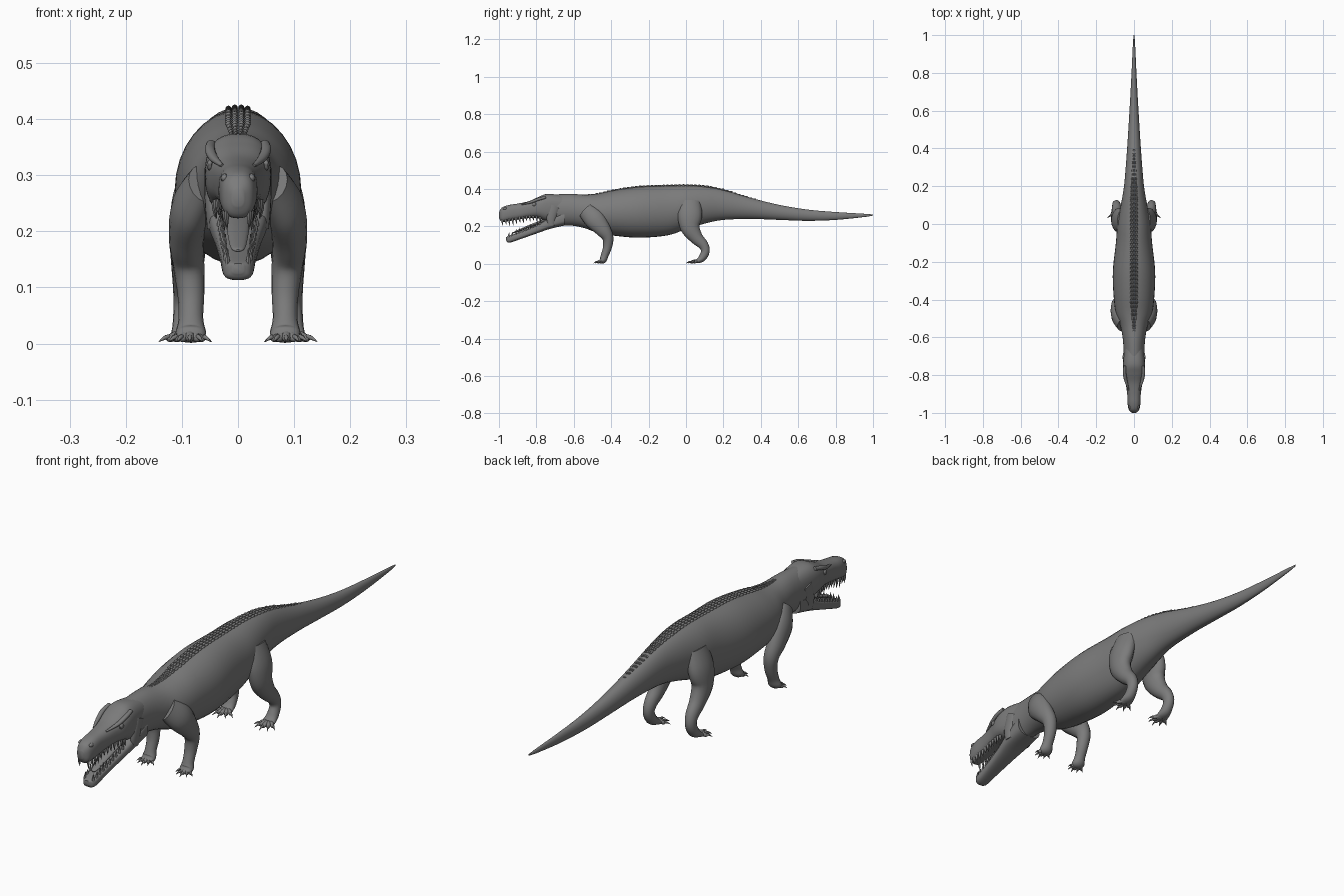
import bpy, math
from mathutils import Vector, Matrix

cube = bpy.data.objects.get("Cube")
if cube:
    bpy.data.objects.remove(cube)

hide = bpy.data.materials.new("grey hide")
hide.use_nodes = True
GREY = (0.2, 0.2, 0.2, 1)
hide.diffuse_color = GREY
hide.node_tree.nodes["Principled BSDF"].inputs["Base Color"].default_value = GREY


def refine(rows, steps):
    """Catmull-Rom interpolation through rows of numbers."""
    out = []
    for i in range(len(rows) - 1):
        a, b, c, d = (rows[min(max(i + k, 0), len(rows) - 1)] for k in (-1, 0, 1, 2))
        for s in range(steps):
            t = s / steps
            out.append([(2 * q + (r - p) * t + (2 * p - 5 * q + 4 * r - u) * t * t
                         + (3 * q - p - 3 * r + u) * t ** 3) / 2
                        for p, q, r, u in zip(a, b, c, d)])
    return out + [list(rows[-1])]


def skin(rings):
    """Vertices and faces of a capped tube through equal rings."""
    n = len(rings[0])
    verts = [v for ring in rings for v in ring]
    faces = [(r * n + i, r * n + (i + 1) % n, (r + 1) * n + (i + 1) % n, (r + 1) * n + i)
             for r in range(len(rings) - 1) for i in range(n)]
    faces += [tuple(reversed(range(n))), tuple(range(len(verts) - n, len(verts)))]
    return verts, faces


def make(name, pieces, mirror=False, angle=50):
    verts, faces = [], []
    for v, f in pieces:
        k = len(verts)
        verts += v
        faces += [tuple(i + k for i in face) for face in f]
    mesh = bpy.data.meshes.new(name)
    mesh.from_pydata(verts, [], faces)
    mesh.materials.append(hide)
    ob = bpy.data.objects.new(name, mesh)
    bpy.context.collection.objects.link(ob)
    bpy.ops.object.select_all(action="DESELECT")
    ob.select_set(True)
    bpy.context.view_layer.objects.active = ob
    bpy.ops.object.mode_set(mode="EDIT")
    bpy.ops.mesh.select_all(action="SELECT")
    bpy.ops.mesh.normals_make_consistent(inside=False)
    bpy.ops.object.mode_set(mode="OBJECT")
    bpy.ops.object.shade_smooth_by_angle(angle=math.radians(angle))
    if mirror:
        ob.modifiers.new("both sides", "MIRROR").use_clip = False
    return ob


def power(v, p):
    return math.copysign(abs(v) ** p, v)


def trunk(rows, px=1.0, pz=1.0, steps=5, n=32):
    """Upright sections; each row is y, bottom, top, half width."""
    rings = []
    for y, lo, hi, w in refine(rows, steps):
        ring = []
        for i in range(n):
            a = math.tau * i / n
            ring.append(Vector((w * power(math.cos(a), px), y,
                                (lo + hi) / 2 + (hi - lo) / 2 * power(math.sin(a), pz))))
        rings.append(ring)
    return skin(rings)


def limb(rows, steps=5, n=16):
    """Tube along a path; each row is x, y, z, side radius, depth radius."""
    fine = refine(rows, steps)
    pts = [Vector(r[:3]) for r in fine]
    rings = []
    for i, r in enumerate(fine):
        t = (pts[min(i + 1, len(pts) - 1)] - pts[max(i - 1, 0)]).normalized()
        side = Vector((1, 0, 0))
        side = (side - t * side.dot(t)).normalized()
        up = t.cross(side)
        rings.append([pts[i] + side * r[3] * math.cos(math.tau * k / n)
                      + up * r[4] * math.sin(math.tau * k / n) for k in range(n)])
    return skin(rings)


def blob(centre, size, n=10):
    """Small ellipsoid."""
    c, s = Vector(centre), Vector(size)
    return skin([[c + s * Vector((math.sin(b) * math.cos(math.tau * k / n),
                                  math.sin(b) * math.sin(math.tau * k / n), math.cos(b)))
                  for k in range(n)]
                 for b in [0.05 + (math.pi - 0.1) * j / 6 for j in range(7)]])


# Trunk, neck and tail
BODY = [(-.72, .2, .37, .054), (-.62, .205, .374, .058), (-.54, .19, .37, .072),
        (-.47, .165, .376, .096), (-.38, .15, .395, .108), (-.25, .14, .413, .112),
        (-.1, .152, .419, .096), (0, .185, .421, .088), (.1, .215, .416, .07),
        (.2, .235, .397, .053), (.35, .24, .352, .04), (.5, .235, .315, .03),
        (.65, .23, .29, .021), (.8, .235, .277, .013), (.95, .25, .268, .006),
        (1, .258, .264, .002)]
make("body", [trunk(BODY)])

# Head and open lower jaw
SKULL = [(-.66, .23, .365, .05), (-.74, .228, .374, .058), (-.79, .243, .357, .057),
         (-.84, .245, .335, .045), (-.9, .236, .322, .036), (-.95, .228, .314, .034),
         (-.985, .224, .3, .027), (-1, .245, .275, .01)]
JAW = [(-.962, .125, .143, .01), (-.945, .113, .15, .026), (-.88, .134, .174, .032),
       (-.8, .162, .207, .041), (-.73, .186, .245, .052), (-.65, .205, .29, .055)]
make("skull", [trunk(SKULL, .8, .75)])
make("lower_jaw", [trunk(JAW, .8, .6)])
make("tongue", [limb([(0, -.74, .236, .025, .01), (0, -.83, .203, .02, .008),
                      (0, -.91, .171, .013, .005), (0, -.925, .166, .003, .002)])])

# Brow ridges, eyes, nostrils and the skin at the mouth corners
make("brow_ridges", [limb([(.048, -.75, .356, .008, .007), (.05, -.79, .345, .009, .008),
                           (.043, -.83, .33, .008, .007), (.028, -.88, .317, .003, .003)])], True)
make("eyes", [blob((.05, -.812, .318), (.006, .012, .01))], True)
make("nostrils", [blob((.024, -.968, .295), (.007, .012, .008))], True)
make("cheeks", [limb([(.046, -.7, .31, .014, .03), (.046, -.72, .25, .013, .026),
                      (.045, -.72, .205, .01, .018)])], True)


# Teeth follow the edges of both jaws
def teeth(name, rows, edge, first, last, count, length, inset):
    fine = refine(rows, 12)
    pieces = []
    for i in range(count):
        y = first + (last - first) * i / (count - 1)
        row = min(fine, key=lambda r: abs(r[0] - y))
        x, z = row[3] * inset, row[edge]
        size = length * (1.3 if i in (2, 3) else 0.75 if i % 2 else 1)
        base = z - math.copysign(.012, size)
        pieces.append(limb([(x, y, base, .005, .006), (x, y, z, .004, .005),
                            (x * .96, y + .004, z + size, .0004, .0004)], 3, 8))
    make(name, pieces, True)


teeth("upper_teeth", SKULL, 1, -.982, -.78, 12, -.022, .72)
teeth("lower_teeth", JAW, 2, -.948, -.78, 10, .02, .75)

# Legs
FRONT = [(.06, -.535, .285, .03, .045), (.083, -.49, .24, .036, .055),
         (.092, -.445, .185, .031, .042), (.088, -.418, .14, .028, .03),
         (.084, -.42, .09, .024, .024), (.084, -.435, .045, .022, .02),
         (.084, -.445, .02, .027, .019), (.084, -.462, .011, .024, .009)]
HIND = [(.055, .02, .33, .035, .06), (.08, .02, .26, .036, .066),
        (.088, .022, .195, .034, .052), (.09, .055, .14, .029, .036),
        (.092, .093, .1, .024, .027), (.094, .103, .065, .021, .023),
        (.094, .085, .03, .023, .02), (.094, .06, .013, .027, .011)]
make("front_legs", [limb(FRONT)], True)
make("hind_legs", [limb(HIND)], True)


# Five splayed toes with claws on each foot
def toes(name, x, y, reach):
    pads, claws = [], []
    for i in range(5):
        a = math.radians(-56 + 28 * i)
        d = Vector((math.sin(a), -math.cos(a), 0))
        size = reach * (1 - .06 * abs(i - 2))

        def at(f, z, r):
            p = Vector((x, y, z)) + d * size * f
            return (*p, r, r)
        pads.append(limb([at(0, .012, .009), at(.4, .014, .009), at(.75, .009, .007),
                          at(.9, .008, .003)], 4, 10))
        claws.append(limb([at(.7, .012, .004), at(.95, .011, .004), at(1.3, .003, .0005)], 4, 8))
    make(name + "_toes", pads, True)
    make(name + "_claws", claws, True)


toes("front", .086, -.442, .04)
toes("hind", .094, .065, .05)

# Rows of low scales along the spine
spine = refine(BODY, 16)
scales = []
for i in range(46):
    y = -.56 + .021 * i
    row = min(spine, key=lambda r: abs(r[0] - y))
    fade = min(1, (i + 4) / 12, (50 - i) / 18)
    for x in (.006, .017):
        drop = (row[2] - row[1]) / 2 * (1 - math.sqrt(max(0, 1 - (x * fade / row[3]) ** 2)))
        scales.append(blob((x * fade, y, row[2] - drop - .001),
                           (.0055 * fade, .011, .006 * fade), 8))
make("back_scales", scales, True)
